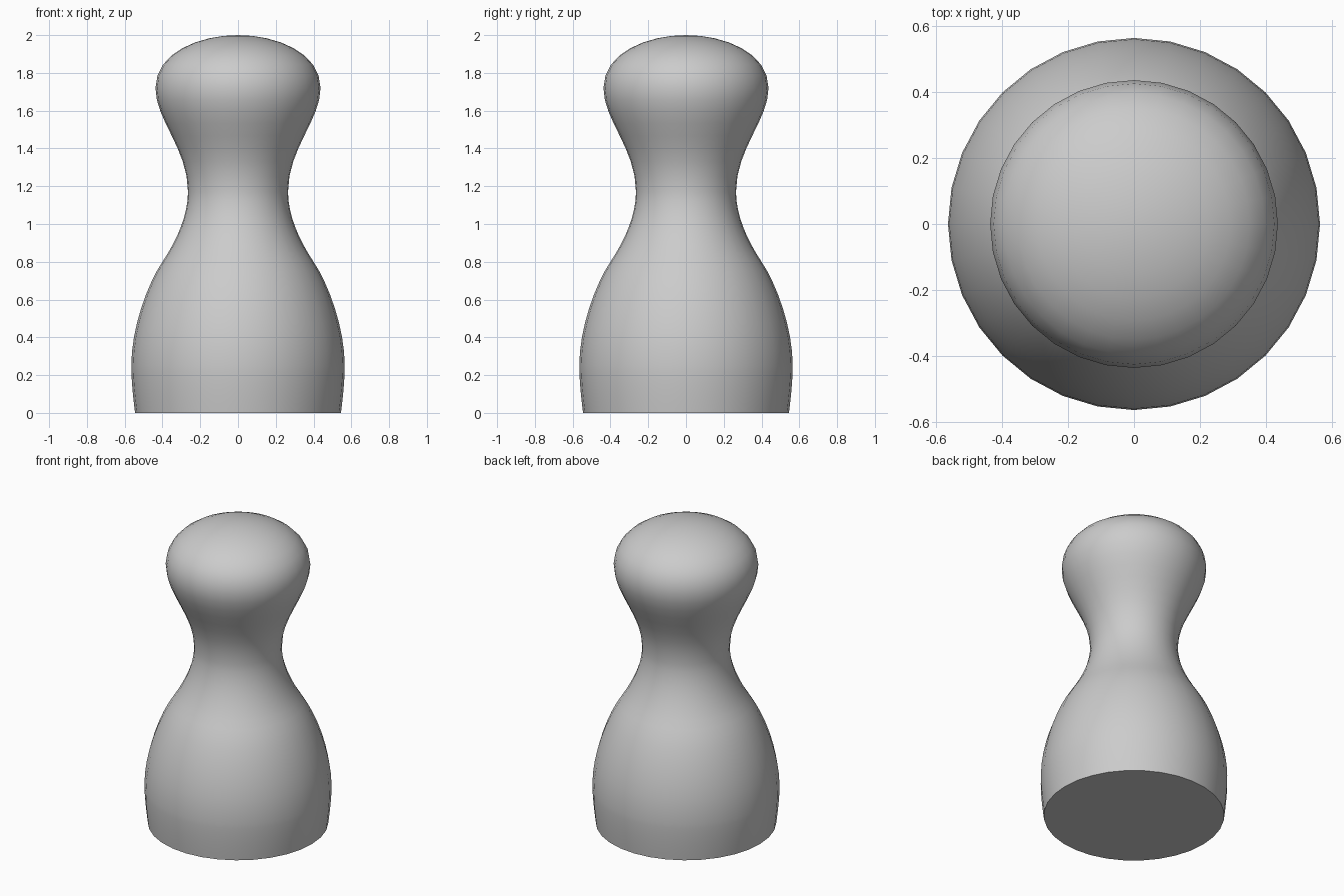
import bpy
import bmesh
import math
from mathutils import Vector
from mathutils.geometry import interpolate_bezier

cube = bpy.data.objects.get("Cube")
if cube:
    bpy.data.objects.remove(cube, do_unlink=True)

SIDES = 32
STEPS = 9

# Plain grey material
GREY = (0.6, 0.6, 0.6, 1)
grey = bpy.data.materials.new("grey")
grey.use_nodes = True
grey.diffuse_color = GREY
grey.node_tree.nodes["Principled BSDF"].inputs["Base Color"].default_value = GREY

# Outline as (radius, height): knot, handle, handle, knot, ...
outline = [
    (0.545, 0), (0.555, 0.08), (0.565, 0.17),
    (0.565, 0.25), (0.565, 0.45), (0.48, 0.68),   # belly
    (0.40, 0.80), (0.32, 0.92), (0.265, 1.05),    # shoulder
    (0.265, 1.17), (0.265, 1.40), (0.437, 1.55),  # neck
    (0.437, 1.72), (0.437, 1.91), (0.20, 2.0),    # head
    (0, 2.0),
]
points = [Vector((r, 0, z)) for r, z in outline]
profile = [Vector((0, 0, 0)), points[0]]
for i in range(0, len(points) - 1, 3):
    a, b, c, d = points[i:i + 4]
    profile += interpolate_bezier(a, b, c, d, STEPS)[1:]

# Turn the outline around the upright axis
bm = bmesh.new()
verts = [bm.verts.new(p) for p in profile]
edges = [bm.edges.new(pair) for pair in zip(verts, verts[1:])]
bmesh.ops.spin(bm, geom=verts + edges, cent=(0, 0, 0), axis=(0, 0, 1),
               angle=math.tau, steps=SIDES, use_merge=True)
bmesh.ops.remove_doubles(bm, verts=bm.verts, dist=0.0001)

# Make the flat underside one face
under = [f for f in bm.faces if f.calc_center_median().z < 0.001]
bmesh.ops.dissolve_faces(bm, faces=under, use_verts=False)
bmesh.ops.recalc_face_normals(bm, faces=bm.faces)

mesh = bpy.data.meshes.new("pawn_body")
bm.to_mesh(mesh)
bm.free()
mesh.materials.append(grey)
body = bpy.data.objects.new("pawn_body", mesh)
bpy.context.collection.objects.link(body)

# Smooth sides with a sharp bottom rim
bpy.ops.object.select_all(action="DESELECT")
body.select_set(True)
bpy.context.view_layer.objects.active = body
bpy.ops.object.shade_smooth_by_angle(angle=math.radians(40))
